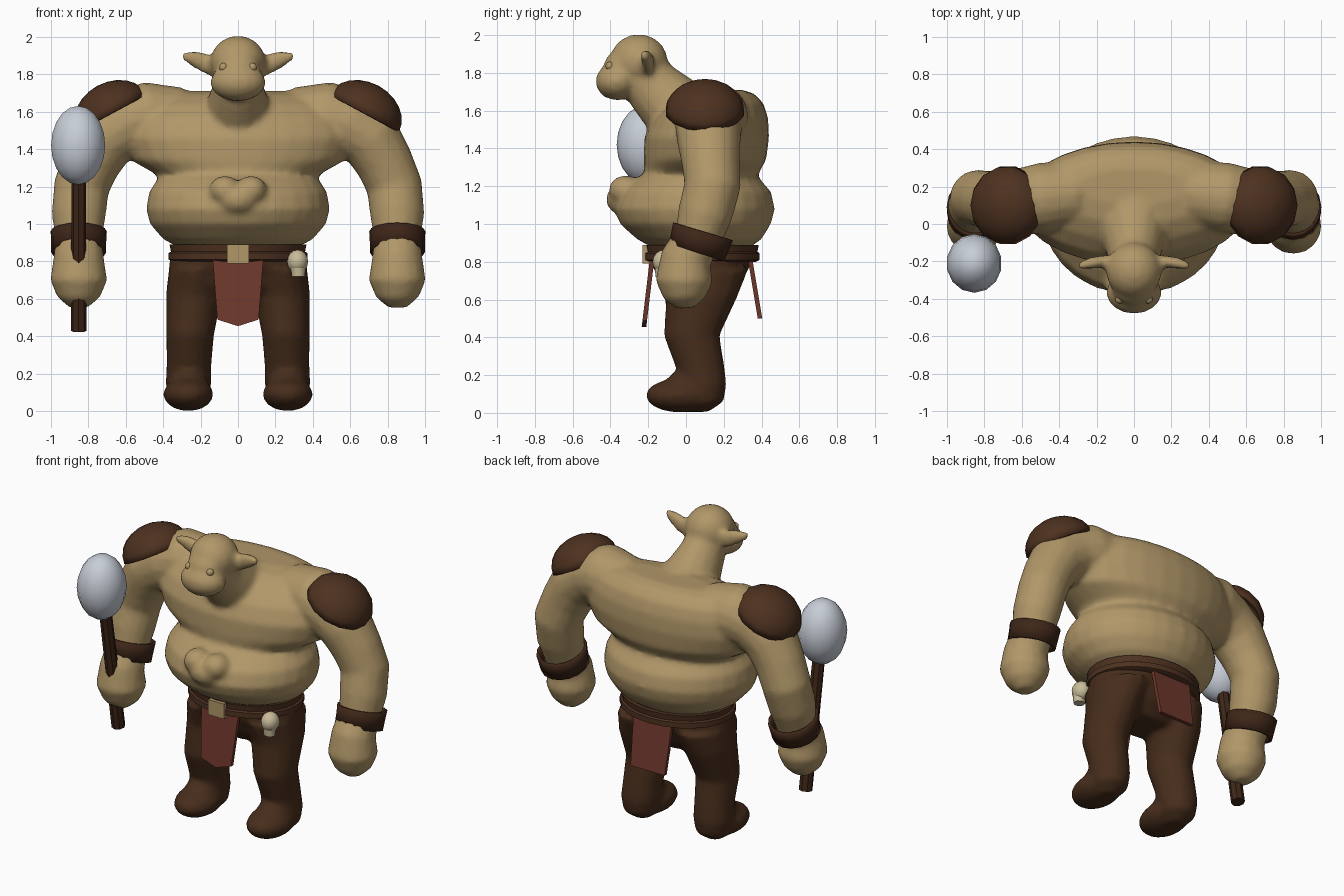
import bpy, bmesh, math
from mathutils import Vector, Matrix

cube = bpy.data.objects.get("Cube")
if cube:
    bpy.data.objects.remove(cube, do_unlink=True)


def material(name, rgb):
    m = bpy.data.materials.new(name)
    m.use_nodes = True
    m.diffuse_color = (*rgb, 1)
    bsdf = m.node_tree.nodes["Principled BSDF"]
    bsdf.inputs["Base Color"].default_value = (*rgb, 1)
    bsdf.inputs["Roughness"].default_value = 0.8
    return m


SKIN = material("tan skin", (0.44, 0.31, 0.14))
PANTS = material("brown trousers", (0.062, 0.026, 0.011))
LEATHER = material("brown leather", (0.075, 0.031, 0.014))
DARK = material("dark leather", (0.048, 0.019, 0.009))
CLOTH = material("red cloth", (0.155, 0.039, 0.025))
STONE = material("pale stone", (0.57, 0.61, 0.68))
BONE = material("bone", (0.58, 0.5, 0.32))


def loft(bm, rings, n=16, flat=False, caps=(0, -1)):
    """Skin elliptical rings (centre, rx, ry) strung along a path."""
    centres = [Vector(r[0]) for r in rings]
    loops = []
    for i, (c, rx, ry) in enumerate(rings):
        t = (centres[min(i + 1, len(rings) - 1)] - centres[max(i - 1, 0)]).normalized()
        if flat:
            t = Vector((0, 0, 1))
        v = Vector((0, 1, 0))
        v = (v - t * v.dot(t)).normalized()
        u = v.cross(t)
        angles = [math.tau * k / n for k in range(n)]
        loops.append([bm.verts.new(centres[i] + u * rx * math.cos(a) + v * ry * math.sin(a))
                      for a in angles])
    for a, b in zip(loops, loops[1:]):
        for k in range(n):
            bm.faces.new((a[k], a[(k + 1) % n], b[(k + 1) % n], b[k]))
    for end in caps:
        bm.faces.new(loops[end])


def ball(bm, centre, radii, u=16, v=10):
    mat = Matrix.Translation(centre) @ Matrix.Diagonal((*radii, 1))
    bmesh.ops.create_uvsphere(bm, u_segments=u, v_segments=v, radius=1, matrix=mat)


def finish(bm, name, mat, blend=0, shell=0, angle=40):
    """Turn a bmesh into an object; blend fuses its volumes into one skin."""
    bmesh.ops.recalc_face_normals(bm, faces=bm.faces)
    mesh = bpy.data.meshes.new(name)
    bm.to_mesh(mesh)
    bm.free()
    mesh.materials.append(mat)
    ob = bpy.data.objects.new(name, mesh)
    bpy.context.collection.objects.link(ob)
    if blend:
        r = ob.modifiers.new("fuse", "REMESH")
        r.mode = "VOXEL"
        r.voxel_size = 0.018
        r.use_smooth_shade = True
        s = ob.modifiers.new("soften", "SMOOTH")
        s.iterations = blend
    else:
        if shell:
            s = ob.modifiers.new("thickness", "SOLIDIFY")
            s.thickness = shell
        bpy.ops.object.select_all(action="DESELECT")
        ob.select_set(True)
        bpy.context.view_layer.objects.active = ob
        bpy.ops.object.shade_smooth_by_angle(angle=math.radians(angle))


# Body: belly roll, chest, neck and head fused with the arms
body = bmesh.new()
belly = [(0.87, 0.08, 0.31, 0.25), (0.92, 0.07, 0.4, 0.33), (1.0, 0.05, 0.47, 0.4),
         (1.08, 0.045, 0.49, 0.425), (1.17, 0.05, 0.475, 0.4), (1.24, 0.06, 0.43, 0.33),
         (1.3, 0.08, 0.36, 0.25)]
chest = [(1.2, 0.08, 0.36, 0.24), (1.26, 0.08, 0.43, 0.3), (1.34, 0.1, 0.57, 0.325),
         (1.46, 0.11, 0.62, 0.33), (1.56, 0.13, 0.6, 0.305), (1.64, 0.16, 0.54, 0.25),
         (1.69, 0.18, 0.44, 0.18), (1.71, 0.2, 0.3, 0.1)]
for profile in (belly, chest):
    loft(body, [((0, y, z), rx, ry) for z, y, rx, ry in profile], n=28, flat=True)
loft(body, [((0, 0.1, 1.5), 0.25, 0.22), ((0, -0.05, 1.6), 0.18, 0.185),
            ((0, -0.17, 1.72), 0.138, 0.155), ((0, -0.25, 1.82), 0.12, 0.13)])
ball(body, (0, -0.25, 1.86), (0.15, 0.155, 0.145))
ball(body, (0, -0.365, 1.755), (0.15, 0.115, 0.1))
ball(body, (0, -0.35, 1.84), (0.115, 0.085, 0.075))
# Navel folds
ball(body, (0, -0.31, 1.13), (0.12, 0.115, 0.09))
for s in (1, -1):
    ball(body, (s * 0.07, -0.32, 1.18), (0.085, 0.09, 0.078))
    # Ears
    loft(body, [((s * 0.08, -0.21, 1.83), 0.06, 0.04), ((s * 0.17, -0.2, 1.855), 0.055, 0.035),
                ((s * 0.24, -0.21, 1.885), 0.045, 0.03), ((s * 0.3, -0.225, 1.9), 0.02, 0.018)], n=10)
    # Arms and fists
    arm = [(0.2, 0.17, 1.5, 0.12), (0.34, 0.16, 1.56, 0.175), (0.48, 0.14, 1.57, 0.19),
           (0.6, 0.12, 1.53, 0.18), (0.71, 0.12, 1.45, 0.17),
           (0.78, 0.13, 1.33, 0.155), (0.835, 0.14, 1.2, 0.15), (0.85, 0.1, 1.05, 0.145),
           (0.85, 0.06, 0.92, 0.125), (0.85, 0, 0.82, 0.135), (0.85, -0.01, 0.7, 0.153),
           (0.85, -0.005, 0.61, 0.115), (0.85, 0, 0.555, 0.05)]
    loft(body, [((s * x, y, z), r, r) for x, y, z, r in arm])
finish(body, "body", SKIN, blend=5)

# Eyes
eyes = bmesh.new()
for s in (1, -1):
    ball(eyes, (s * 0.077, -0.402, 1.836), (0.024, 0.024, 0.024), 10, 8)
finish(eyes, "eyes", SKIN)

# Trousers and feet
trousers = bmesh.new()
loft(trousers, [((0, 0.08, 0.58), 0.22, 0.12), ((0, 0.08, 0.66), 0.34, 0.2),
                ((0, 0.08, 0.78), 0.37, 0.26), ((0, 0.085, 0.89), 0.35, 0.28)], n=24, flat=True)
leg = [(0.2, 0.09, 0.76, 0.17, 0.24), (0.235, 0.085, 0.62, 0.15, 0.19),
       (0.255, 0.03, 0.41, 0.128, 0.148), (0.262, 0.075, 0.24, 0.12, 0.13),
       (0.265, 0.09, 0.15, 0.122, 0.125), (0.265, 0.085, 0.06, 0.11, 0.115),
       (0.265, 0.06, 0.005, 0.05, 0.06)]
for s in (1, -1):
    loft(trousers, [((s * x, y, z), rx, ry) for x, y, z, rx, ry in leg], flat=True)
    ball(trousers, (s * 0.265, -0.03, 0.092), (0.135, 0.185, 0.09))
    ball(trousers, (s * 0.265, 0.01, 0.13), (0.11, 0.13, 0.1))
finish(trousers, "trousers", PANTS, blend=4)

# Belt with an upper rim
belt = bmesh.new()
loft(belt, [((0, 0.085, z), 0.37 - d, 0.305 - d) for z, d in
            ((0.8, 0.02), (0.81, 0), (0.845, 0), (0.852, 0.012), (0.89, 0.005), (0.89, 0.03))],
     n=24, flat=True)
finish(belt, "belt", LEATHER, angle=30)

# Buckle
buckle = bmesh.new()
bmesh.ops.create_cube(buckle, size=1, matrix=Matrix.Translation((0, -0.205, 0.84))
                      @ Matrix.Diagonal((0.115, 0.05, 0.1, 1)))
finish(buckle, "buckle", SKIN)


# Hanging cloths
def cloth(name, outline, top_y, bottom_y):
    bm = bmesh.new()
    top, bottom = 0.81, 0.45
    face = bm.faces.new([bm.verts.new((x, top_y + (bottom_y - top_y) * (top - z) / (top - bottom), z))
                         for x, z in outline])
    back = bmesh.ops.extrude_face_region(bm, geom=[face], use_keep_orig=True)["geom"]
    bmesh.ops.translate(bm, vec=(0, 0.024, 0),
                        verts=[g for g in back if isinstance(g, bmesh.types.BMVert)])
    finish(bm, name, CLOTH)


cloth("front_cloth", [(-0.135, 0.81), (0.135, 0.81), (0.11, 0.49), (0, 0.455), (-0.11, 0.49)],
      -0.192, -0.235)
cloth("back_cloth", [(-0.14, 0.81), (0.14, 0.81), (0.125, 0.5), (-0.125, 0.5)], 0.328, 0.388)

# Shoulder pads and wrist bands
for s, side in ((1, "left"), (-1, "right")):
    pad = bmesh.new()
    base, axis = Vector((s * 0.672, 0.1, 1.592)), Vector((s * 0.475, 0, 0.88))
    steps = [math.pi / 2 * k / 6 for k in range(6)] + [1.54]
    loft(pad, [(base + axis * 0.165 * math.sin(a), 0.212 * math.cos(a), 0.212 * math.cos(a))
               for a in steps], n=14, caps=(-1,))
    finish(pad, side + "_shoulder_pad", LEATHER, shell=0.02)

    band = bmesh.new()
    loft(band, [((s * 0.85, 0.09, 0.96), 0.15, 0.165), ((s * 0.85, 0.075, 0.91), 0.147, 0.16),
                ((s * 0.85, 0.055, 0.85), 0.147, 0.153)], caps=())
    finish(band, side + "_wrist_band", DARK, shell=0.02)

# Mace
handle = bmesh.new()
loft(handle, [((-0.85, -0.04, 0.43), 0.042, 0.042), ((-0.85, -0.195, 1.35), 0.038, 0.038)], n=8)
finish(handle, "mace_handle", DARK, angle=30)
head = bmesh.new()
ball(head, (-0.853, -0.21, 1.42), (0.148, 0.157, 0.21), 14, 10)
finish(head, "mace_head", STONE)

# Skull trophy on the belt
skull = bmesh.new()
ball(skull, (0.318, -0.115, 0.8), (0.056, 0.062, 0.063), 12, 8)
loft(skull, [((0.32, -0.125, 0.765), 0.042, 0.042), ((0.322, -0.13, 0.735), 0.036, 0.034),
             ((0.322, -0.13, 0.72), 0.036, 0.032)], n=10, flat=True)
finish(skull, "skull_trophy", BONE)
